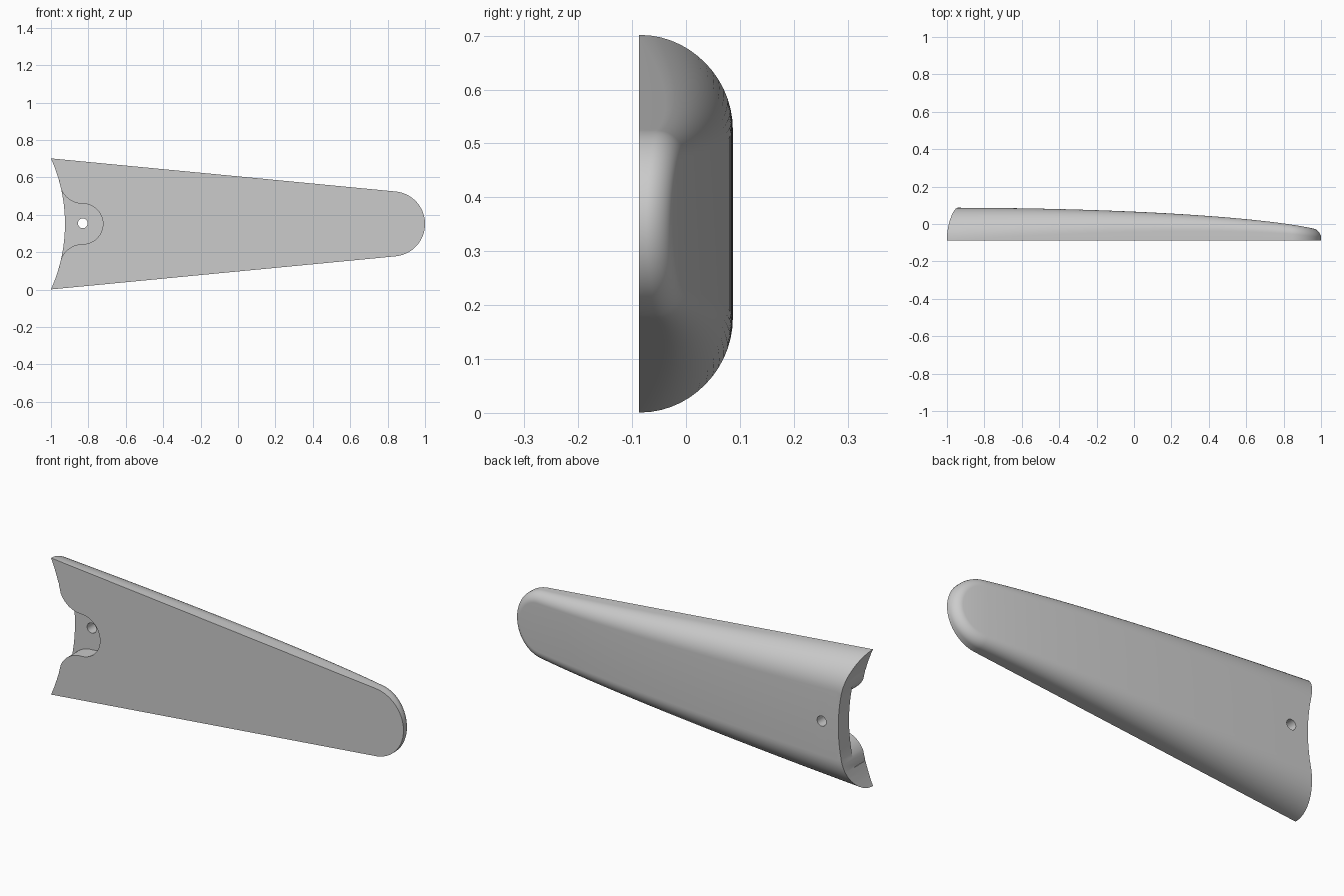
import bpy, bmesh, math
from math import sin, cos, pi

if "Cube" in bpy.data.objects:
    bpy.data.objects.remove(bpy.data.objects["Cube"])

FRONT, DEPTH, MID = -0.087, 0.174, 0.351
TIP_X, TIP_R, TAPER = 0.826, 0.174, 0.0958


def new_object(name, bm):
    bmesh.ops.remove_doubles(bm, verts=bm.verts, dist=1e-5)
    bmesh.ops.recalc_face_normals(bm, faces=bm.faces)
    mesh = bpy.data.meshes.new(name)
    bm.to_mesh(mesh)
    bm.free()
    obj = bpy.data.objects.new(name, mesh)
    bpy.context.collection.objects.link(obj)
    return obj


def prism(name, outline, y0, y1):
    """Extrude an (x, z) outline along y."""
    bm = bmesh.new()
    face = bm.faces.new([bm.verts.new((x, y0, z)) for x, z in outline])
    top = bmesh.ops.extrude_face_region(bm, geom=[face])["geom"]
    moved = [v for v in top if isinstance(v, bmesh.types.BMVert)]
    bmesh.ops.translate(bm, verts=moved, vec=(0, y1 - y0, 0))
    return new_object(name, bm)


def arc(cx, cz, r, a0, a1, n):
    return [(cx + r * cos(a0 + (a1 - a0) * i / n),
             cz + r * sin(a0 + (a1 - a0) * i / n)) for i in range(n + 1)]


def thickness(x):
    u = max(0, (x + 1) / 2.1)
    return DEPTH * math.sqrt(max(0, 1 - u * u))


def edge_radius(x):
    return min(DEPTH - 0.067 * max(0, x + 1), 0.99 * thickness(x))


# Upper half of the outline: tapered edge, then round tip, with normals
path = []
nx, nz = sin(TAPER), cos(TAPER)
tx, tz = TIP_X + TIP_R * nx, TIP_R * nz
for i in range(48):
    x = -1.1 + (tx + 1.1) * i / 48
    path.append((x, tz + (tx - x) * math.tan(TAPER), nx, nz))
for i in range(29):
    a = (pi / 2 - TAPER) * (1 - i / 28)
    path.append((TIP_X + TIP_R * cos(a), TIP_R * sin(a), cos(a), sin(a)))

# Blade body: flat front, short wall, rounded back edge, domed back
bm = bmesh.new()
STEPS = 14
rings = []
for x, z, nx, nz in path:
    r = edge_radius(x)
    half = [(x, FRONT, z)]
    for k in range(STEPS + 1):
        t = pi / 2 * k / STEPS
        d = r * (1 - cos(t))
        px = x - nx * d
        half.append((px, FRONT + thickness(px) - r * (1 - sin(t)), z - nz * d))
    loop = half + [(px, py, -pz) for px, py, pz in reversed(half)]
    rings.append([bm.verts.new((px, py, MID + pz)) for px, py, pz in loop])
for a, b in zip(rings, rings[1:]):
    for k in range(len(a)):
        m = (k + 1) % len(a)
        bm.faces.new((a[k], a[m], b[m], b[k]))
bm.faces.new(rings[0])
blade = new_object("blade", bm)

# Cutters: concave end, flared front pocket, screw hole
end_cut = prism("end_cutter", arc(-1.779, MID, 0.854, 0, 2 * pi * 159 / 160, 159), -0.4, 0.4)
PX, PR, FR = -0.83, 0.108, 0.125
upper = [(-1.3, PR + FR)] + arc(PX, PR + FR, FR, pi, 1.5 * pi, 16) + arc(PX, 0, PR, pi / 2, 0, 16)[1:]
shape = upper + [(x, -z) for x, z in reversed(upper[:-1])]
pocket_cut = prism("pocket_cutter", [(x, MID + z) for x, z in shape], -0.4, 0.0)
hole_cut = prism("hole_cutter", arc(PX, MID + 0.003, 0.026, 0, 2 * pi * 31 / 32, 31), -0.4, 0.4)

bpy.context.view_layer.objects.active = blade
for cutter in (end_cut, pocket_cut, hole_cut):
    mod = blade.modifiers.new("cut", "BOOLEAN")
    mod.operation = "DIFFERENCE"
    mod.solver = "EXACT"
    mod.object = cutter
    cutter.hide_render = True
    bpy.ops.object.modifier_apply(modifier=mod.name)
    bpy.data.objects.remove(cutter)

# Plain grey finish
grey = bpy.data.materials.new("plain_grey")
grey.use_nodes = True
color = (0.6, 0.6, 0.6, 1)
grey.diffuse_color = color
grey.node_tree.nodes["Principled BSDF"].inputs["Base Color"].default_value = color
blade.data.materials.clear()
blade.data.materials.append(grey)

bpy.ops.object.select_all(action="DESELECT")
blade.select_set(True)
bpy.ops.object.shade_smooth_by_angle(angle=math.radians(30))
